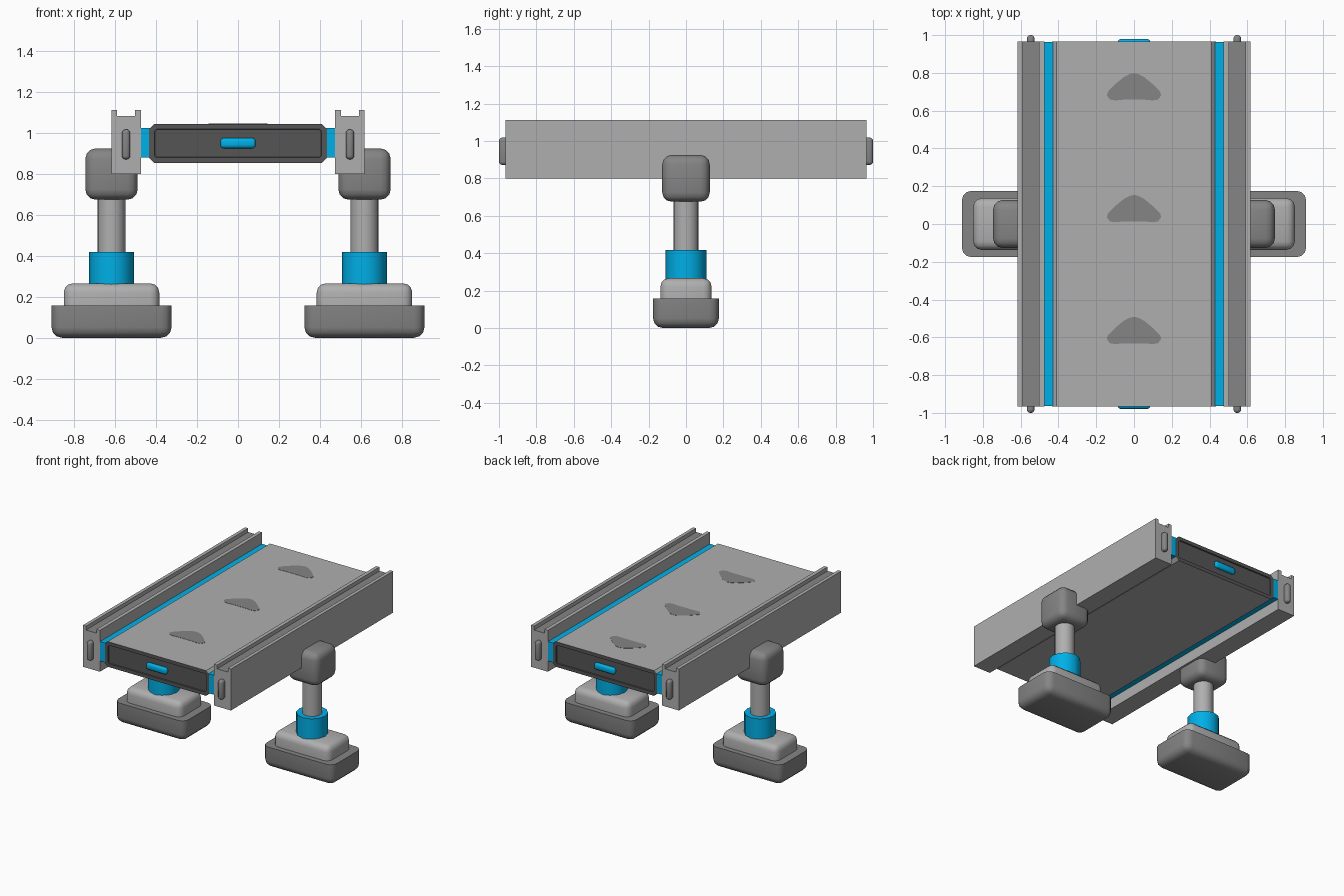
import bpy, bmesh, math

if "Cube" in bpy.data.objects:
    bpy.data.objects.remove(bpy.data.objects["Cube"])


def material(name, rgb):
    m = bpy.data.materials.new(name)
    m.diffuse_color = (*rgb, 1)
    m.use_nodes = True
    m.node_tree.nodes["Principled BSDF"].inputs["Base Color"].default_value = m.diffuse_color
    return m


LIGHT = material("light_grey", (0.43, 0.43, 0.43))
MID = material("mid_grey", (0.235, 0.235, 0.235))
DARK = material("dark_grey", (0.09, 0.09, 0.09))
BLUE = material("blue", (0.0, 0.43, 0.80))
L = 0.966  # half length of the deck


def finish(name, bm, mats, smooth=False):
    bmesh.ops.recalc_face_normals(bm, faces=bm.faces)
    me = bpy.data.meshes.new(name)
    bm.to_mesh(me)
    bm.free()
    for m in mats:
        me.materials.append(m)
    ob = bpy.data.objects.new(name, me)
    bpy.context.collection.objects.link(ob)
    if smooth:
        bpy.ops.object.select_all(action='DESELECT')
        ob.select_set(True)
        bpy.context.view_layer.objects.active = ob
        bpy.ops.object.shade_smooth_by_angle(angle=math.radians(40))
    return ob


def box(name, lo, hi, mat, bevel=0, keep=None, segs=3):
    """Box from corner to corner; keep = 'top' or 'bottom' leaves that rim sharp."""
    bm = bmesh.new()
    bmesh.ops.create_cube(bm, size=1)
    for v in bm.verts:
        for i in range(3):
            v.co[i] = lo[i] if v.co[i] < 0 else hi[i]
    if bevel:
        z = {'top': hi[2], 'bottom': lo[2]}.get(keep)
        edges = [e for e in bm.edges
                 if z is None or not all(abs(v.co.z - z) < 1e-5 for v in e.verts)]
        bmesh.ops.bevel(bm, geom=edges, offset=bevel, segments=segs,
                        profile=0.5, affect='EDGES', clamp_overlap=True)
    return finish(name, bm, [mat], bevel > 0)


def centred(name, c, size, mat, bevel=0, keep=None, segs=3):
    return box(name, [c[i] - size[i] / 2 for i in range(3)],
               [c[i] + size[i] / 2 for i in range(3)], mat, bevel, keep, segs)


def extrude_y(pts):
    """Cross-section in x,z swept along the whole length."""
    bm = bmesh.new()
    f = bm.faces.new([bm.verts.new((x, -L, z)) for x, z in pts])
    r = bmesh.ops.extrude_face_region(bm, geom=[f])
    for v in r['geom']:
        if isinstance(v, bmesh.types.BMVert):
            v.co.y = L
    bmesh.ops.recalc_face_normals(bm, faces=bm.faces)
    return bm


def cylinder(name, x, z0, z1, r, sides, mat):
    bm = bmesh.new()
    bmesh.ops.create_cone(bm, cap_ends=True, segments=sides, radius1=r, radius2=r,
                          depth=z1 - z0)
    bmesh.ops.translate(bm, vec=(x, 0, (z0 + z1) / 2), verts=bm.verts)
    return finish(name, bm, [mat], True)


# deck: chamfered light slab with dark recessed end panels
w, c, zb, zt = 0.434, 0.024, 0.855, 1.045
bm = extrude_y([(-w + c, zb), (w - c, zb), (w, zb + c), (w, zt - c),
                (w - c, zt), (-w + c, zt), (-w, zt - c), (-w, zb + c)])
ends = [f for f in bm.faces if abs(f.normal.y) > 0.9]
for f in ends:
    f.material_index = 1
bmesh.ops.inset_individual(bm, faces=ends, thickness=0.028, depth=0)
r = bmesh.ops.inset_individual(bm, faces=ends, thickness=0.002, depth=-0.008)
finish("deck", bm, [LIGHT, DARK])

# rounded direction markers on the deck
half = [(0.025, 0.068), (0.055, 0.052), (0.1, 0.015), (0.14, -0.026), (0.143, -0.045),
        (0.128, -0.066), (0.1, -0.071), (0.06, -0.067)]
outline = half + [(-x, y) for x, y in reversed(half)] + [(0, 0.074)]
for i in range(3):
    bm = bmesh.new()
    yc = -0.565 + 0.645 * i
    f = bm.faces.new([bm.verts.new((x, yc + y, zt - 0.002)) for x, y in outline])
    r = bmesh.ops.extrude_face_region(bm, geom=[f])
    bmesh.ops.translate(bm, vec=(0, 0, 0.0035),
                        verts=[v for v in r['geom'] if isinstance(v, bmesh.types.BMVert)])
    finish(f"deck_marker_{i + 1}", bm, [MID])

# blue end lights
for sy, end in ((-1, "front"), (1, "back")):
    centred(f"{end}_light", (0, sy * 0.957, 0.951), (0.172, 0.044, 0.05), BLUE, 0.016)

for s, side in ((-1, "left"), (1, "right")):
    # side rail with a shallow channel on top
    prof = [(0.475, 0.80), (0.617, 0.80), (0.617, 1.112), (0.591, 1.112),
            (0.591, 1.083), (0.503, 1.083), (0.503, 1.112), (0.475, 1.112)]
    bm = extrude_y([(s * x, z) for x, z in prof])
    for f in bm.faces:
        if f.normal.z > 0.9 and f.calc_center_median().z < 1.1:
            f.material_index = 1
    finish(f"{side}_rail", bm, [LIGHT, MID])

    # blue strip joining rail and deck
    centred(f"{side}_blue_strip", (s * 0.453, 0, 0.953), (0.06, 2 * L - 0.004, 0.146), BLUE)

    # bumpers on the rail ends
    for sy, end in ((-1, "front"), (1, "back")):
        centred(f"{side}_{end}_bumper", (s * 0.547, sy * 0.97, 0.945),
                (0.04, 0.06, 0.146), MID, 0.017)

    # leg: foot, foot cover, collar, column, head
    x = s * 0.618
    centred(f"{side}_foot", (x, 0, 0.079), (0.587, 0.352, 0.158), MID, 0.052, 'top')
    centred(f"{side}_foot_cover", (x, 0, 0.208), (0.467, 0.274, 0.116), LIGHT, 0.045, 'bottom')
    cylinder(f"{side}_collar", x, 0.255, 0.418, 0.109, 12, BLUE)
    cylinder(f"{side}_column", x, 0.40, 0.70, 0.068, 16, LIGHT)
    centred(f"{side}_leg_head", (x, 0, 0.80), (0.256, 0.254, 0.25), MID, 0.05)
